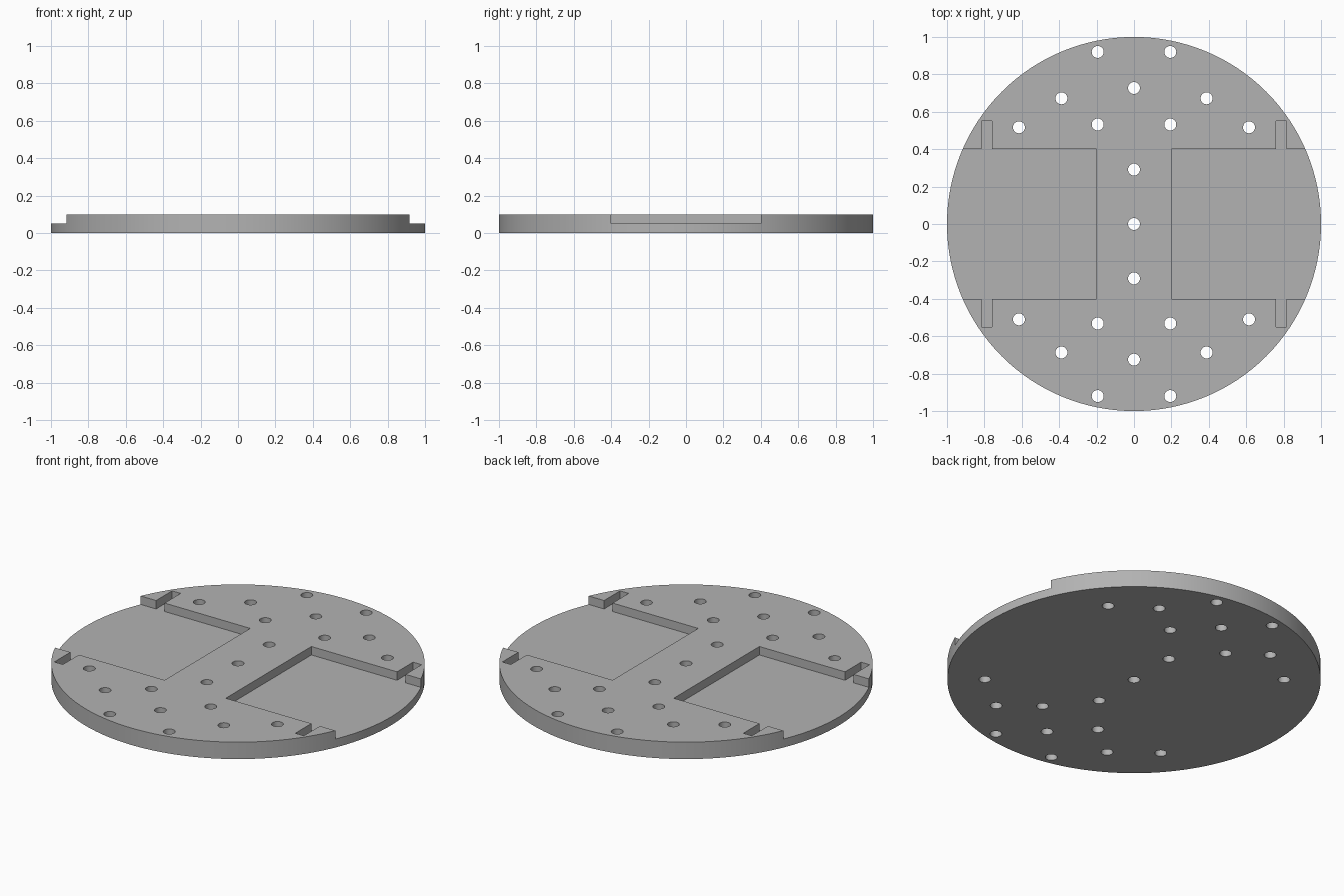
import bpy, bmesh, math
from mathutils import Matrix

if "Cube" in bpy.data.objects:
    bpy.data.objects.remove(bpy.data.objects["Cube"])

THICK, FLOOR, HOLE_R = 0.1, 0.05, 0.032

grey = bpy.data.materials.new("plain grey")
grey.use_nodes = True
colour = (0.45, 0.45, 0.45, 1)
grey.diffuse_color = colour
grey.node_tree.nodes["Principled BSDF"].inputs["Base Color"].default_value = colour


def make_object(name, bm):
    bmesh.ops.recalc_face_normals(bm, faces=bm.faces[:])
    mesh = bpy.data.meshes.new(name)
    bm.to_mesh(mesh)
    bm.free()
    mesh.materials.append(grey)
    obj = bpy.data.objects.new(name, mesh)
    bpy.context.collection.objects.link(obj)
    return obj


def add_disc(bm, x, y, radius, bottom, top, sides):
    bmesh.ops.create_cone(bm, cap_ends=True, segments=sides, radius1=radius,
                          radius2=radius, depth=top - bottom,
                          matrix=Matrix.Translation((x, y, (top + bottom) / 2)))


# Round plate
bm = bmesh.new()
add_disc(bm, 0, 0, 1, 0, THICK, 128)
plate = make_object("round_plate", bm)

# Pocket cutters: open wheel recess with a narrow slot at each end
half = [(0.2, 0.4), (0.76, 0.4), (0.76, 0.55), (0.816, 0.55), (0.816, 0.4), (1.2, 0.4)]
outline = half + [(x, -y) for x, y in reversed(half)]
bm = bmesh.new()
for side in (-1, 1):
    face = bm.faces.new([bm.verts.new((side * x, y, FLOOR)) for x, y in outline])
    raised = bmesh.ops.extrude_face_region(bm, geom=[face])["geom"]
    bmesh.ops.translate(bm, vec=(0, 0, 0.2),
                        verts=[v for v in raised if isinstance(v, bmesh.types.BMVert)])
pockets = make_object("pocket_cutter", bm)

# Bolt hole cutters: mirrored pairs and a centre row
pairs = [(0.194, 0.92), (0.388, 0.672), (0.194, 0.532), (0.615, 0.517),
         (0.194, -0.92), (0.388, -0.687), (0.194, -0.532), (0.615, -0.51)]
holes = [(s * x, y) for x, y in pairs for s in (-1, 1)]
holes += [(0, y) for y in (0.727, 0.291, 0, -0.291, -0.725)]
bm = bmesh.new()
for x, y in holes:
    add_disc(bm, x, y, HOLE_R, -0.1, 0.2, 32)
bolts = make_object("bolt_hole_cutter", bm)

# Cut the plate
bpy.context.view_layer.objects.active = plate
for cutter in (pockets, bolts):
    cut = plate.modifiers.new(cutter.name, "BOOLEAN")
    cut.operation = "DIFFERENCE"
    cut.solver = "EXACT"
    cut.object = cutter
    bpy.ops.object.modifier_apply(modifier=cut.name)
    bpy.data.objects.remove(cutter)

# Smooth round walls, sharp rims
bpy.ops.object.select_all(action="DESELECT")
plate.select_set(True)
bpy.ops.object.shade_smooth_by_angle(angle=math.radians(30))
